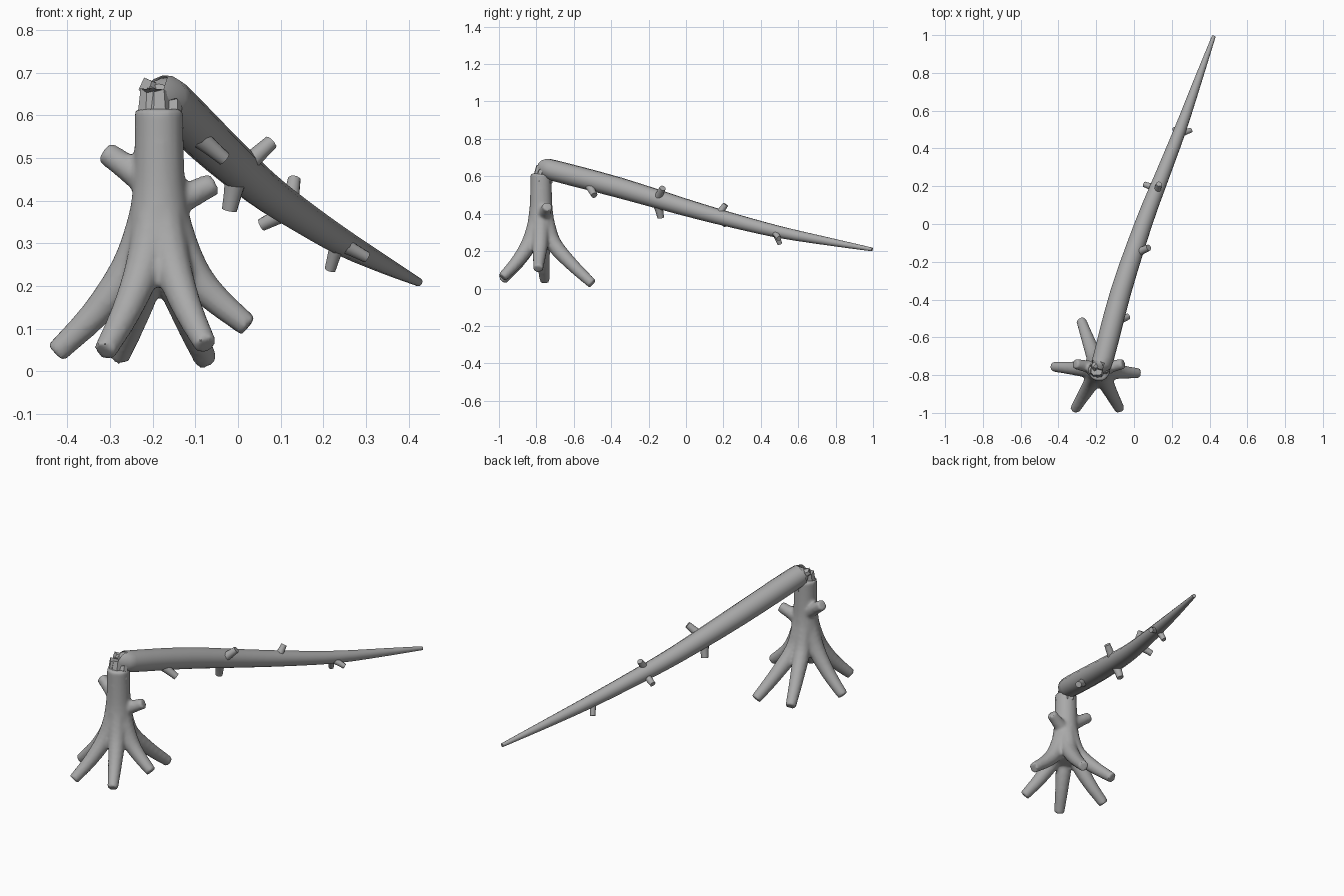
import bpy, bmesh, math
from mathutils import Vector

cube = bpy.data.objects.get("Cube")
if cube:
    bpy.data.objects.remove(cube, do_unlink=True)

bark = bpy.data.materials.new("grey_bark")
bark.use_nodes = True
GREY = (0.4, 0.4, 0.4, 1)
bark.diffuse_color = GREY
bark.node_tree.nodes["Principled BSDF"].inputs["Base Color"].default_value = GREY


def spline(pts, steps):
    """Smooth interpolation through (x, y, z, radius) points."""
    pts = [Vector(p) for p in pts]
    ext = [2 * pts[0] - pts[1]] + pts + [2 * pts[-1] - pts[-2]]
    out = []
    for a, b, c, d in zip(ext, ext[1:], ext[2:], ext[3:]):
        for i in range(steps):
            t = i / steps
            out.append(0.5 * (2 * b + (c - a) * t + (2 * a - 5 * b + 4 * c - d) * t ** 2
                              + (3 * b - a - 3 * c + d) * t ** 3))
    return out + [pts[-1]]


def select(objs):
    bpy.ops.object.select_all(action="DESELECT")
    for o in objs:
        o.select_set(True)
    bpy.context.view_layer.objects.active = objs[0]


def tube(name, pts, sides=12, steps=3, jag=0.0):
    """Tapered limb with flat cut ends; jag makes the last ring splintered."""
    path = spline(pts, steps)
    bm = bmesh.new()
    rings = []
    side = None
    for i, p in enumerate(path):
        d = (path[min(i + 1, len(path) - 1)] - path[max(i - 1, 0)]).to_3d().normalized()
        if side is None:
            side = d.orthogonal()
        side = (side - d * side.dot(d)).normalized()
        up = d.cross(side)
        ring = []
        for k in range(sides):
            a = math.tau * k / sides
            v = p.to_3d() + p.w * (side * math.cos(a) + up * math.sin(a))
            if i == len(path) - 1:
                v += d * jag * (math.sin(3 * a) + 0.5 * math.sin(5 * a + 1))
            ring.append(bm.verts.new(v))
        rings.append(ring)
    for r, s in zip(rings, rings[1:]):
        for k in range(sides):
            j = (k + 1) % sides
            bm.faces.new((r[k], r[j], s[j], s[k]))
    bm.faces.new(rings[0][::-1])
    bm.faces.new(rings[-1])
    bmesh.ops.recalc_face_normals(bm, faces=bm.faces)
    mesh = bpy.data.meshes.new(name)
    bm.to_mesh(mesh)
    bm.free()
    mesh.materials.append(bark)
    obj = bpy.data.objects.new(name, mesh)
    bpy.context.collection.objects.link(obj)
    select([obj])
    bpy.ops.object.shade_smooth_by_angle(angle=math.radians(45))
    return obj


def stub(name, a, b, r):
    """Short snapped branch, flared where it leaves the wood."""
    mid = Vector(a).lerp(Vector(b), 0.5)
    return tube(name, [(*a, r * 1.4), (*mid, r * 1.12), (*b, r * 0.95)], sides=10, steps=2)


# Standing stump
CX, CY = -0.185, -0.775
base = Vector((CX, CY, 0))
wood = [tube("stump_with_roots", [
    (CX, CY, 0.21, 0.04), (CX, CY, 0.26, 0.075), (CX, CY, 0.34, 0.073),
    (CX, CY, 0.43, 0.062), (CX, CY, 0.52, 0.058), (CX, CY, 0.615, 0.057)], sides=20)]

# Spreading roots
roots = {
    "left_root": (0.025, -0.79, 0.105), "right_root": (-0.428, -0.755, 0.042),
    "front_left_root": (-0.075, -0.982, 0.06), "front_right_root": (-0.313, -0.982, 0.045),
    "back_left_root": (-0.075, -0.5, 0.025), "back_right_root": (-0.28, -0.51, 0.035),
}
for name, tip in roots.items():
    tip = Vector(tip)
    out = Vector((tip.x - CX, tip.y - CY, 0))
    far = out.length
    out.normalize()
    wood.append(tube(name, [
        (*(base + out * 0.014 + Vector((0, 0, 0.44))), 0.042),
        (*(base + out * 0.034 + Vector((0, 0, 0.33))), 0.047),
        (*(base + out * 0.075 + Vector((0, 0, 0.235))), 0.043),
        (*(base + out * far * 0.62 + Vector((0, 0, tip.z * 0.6 + 0.108))), 0.035),
        (*tip, 0.027)]))

# Snapped branches on the stump
wood.append(stub("stump_right_stub", (-0.2, -0.765, 0.435), (-0.313, -0.74, 0.515), 0.029))
wood.append(stub("stump_left_stub", (-0.17, -0.765, 0.385), (-0.056, -0.74, 0.44), 0.029))

# Fuse stump, roots and its branches into one flowing body
select(wood)
bpy.ops.object.join()
stump = bpy.context.object
fuse = stump.modifiers.new("fuse", "REMESH")
fuse.mode = "VOXEL"
fuse.voxel_size = 0.008
soften = stump.modifiers.new("soften", "SMOOTH")
soften.iterations = 5
for m in ("fuse", "soften"):
    bpy.ops.object.modifier_apply(modifier=m)
bpy.ops.object.shade_smooth_by_angle(angle=math.radians(45))

# Fallen trunk
tube("fallen_trunk", [(-0.186, -0.772, 0.65, 0.024), (-0.178, -0.745, 0.643, 0.047),
                      (-0.162, -0.71, 0.632, 0.056), (-0.07, -0.36, 0.54, 0.055),
                      (0.05, 0, 0.433, 0.046), (0.147, 0.25, 0.364, 0.039),
                      (0.245, 0.5, 0.302, 0.032), (0.342, 0.77, 0.25, 0.021),
                      (0.423, 0.995, 0.209, 0.01)], sides=14)

# Snapped branches on the trunk: start, end, radius
stubs = [
    ((-0.1, -0.52, 0.555), (-0.032, -0.49, 0.498), 0.018),
    ((0.01, -0.155, 0.475), (0.078, -0.125, 0.537), 0.018),
    ((-0.005, -0.15, 0.45), (-0.02, -0.135, 0.378), 0.019),
    ((0.122, 0.17, 0.39), (0.132, 0.212, 0.45), 0.016),
    ((0.125, 0.185, 0.378), (0.055, 0.21, 0.343), 0.016),
    ((0.235, 0.475, 0.305), (0.216, 0.502, 0.238), 0.014),
    ((0.24, 0.475, 0.3), (0.302, 0.497, 0.267), 0.014),
]
for i, (a, b, r) in enumerate(stubs, 1):
    stub(f"trunk_stub_{i}", a, b, r)

# Splinters at the break
splinters = [
    ((-0.208, -0.785, 0.57), (-0.206, -0.778, 0.655), 0.032),
    ((-0.187, -0.79, 0.57), (-0.188, -0.775, 0.655), 0.036),
    ((-0.158, -0.785, 0.57), (-0.155, -0.765, 0.632), 0.03),
    ((-0.18, -0.75, 0.57), (-0.175, -0.73, 0.65), 0.036),
    ((-0.18, -0.73, 0.645), (-0.218, -0.762, 0.668), 0.026),
]
for i, (a, b, r) in enumerate(splinters, 1):
    tube(f"splinter_{i}", [(*a, r), (*b, r * 0.75)], sides=7, steps=1, jag=0.005)
